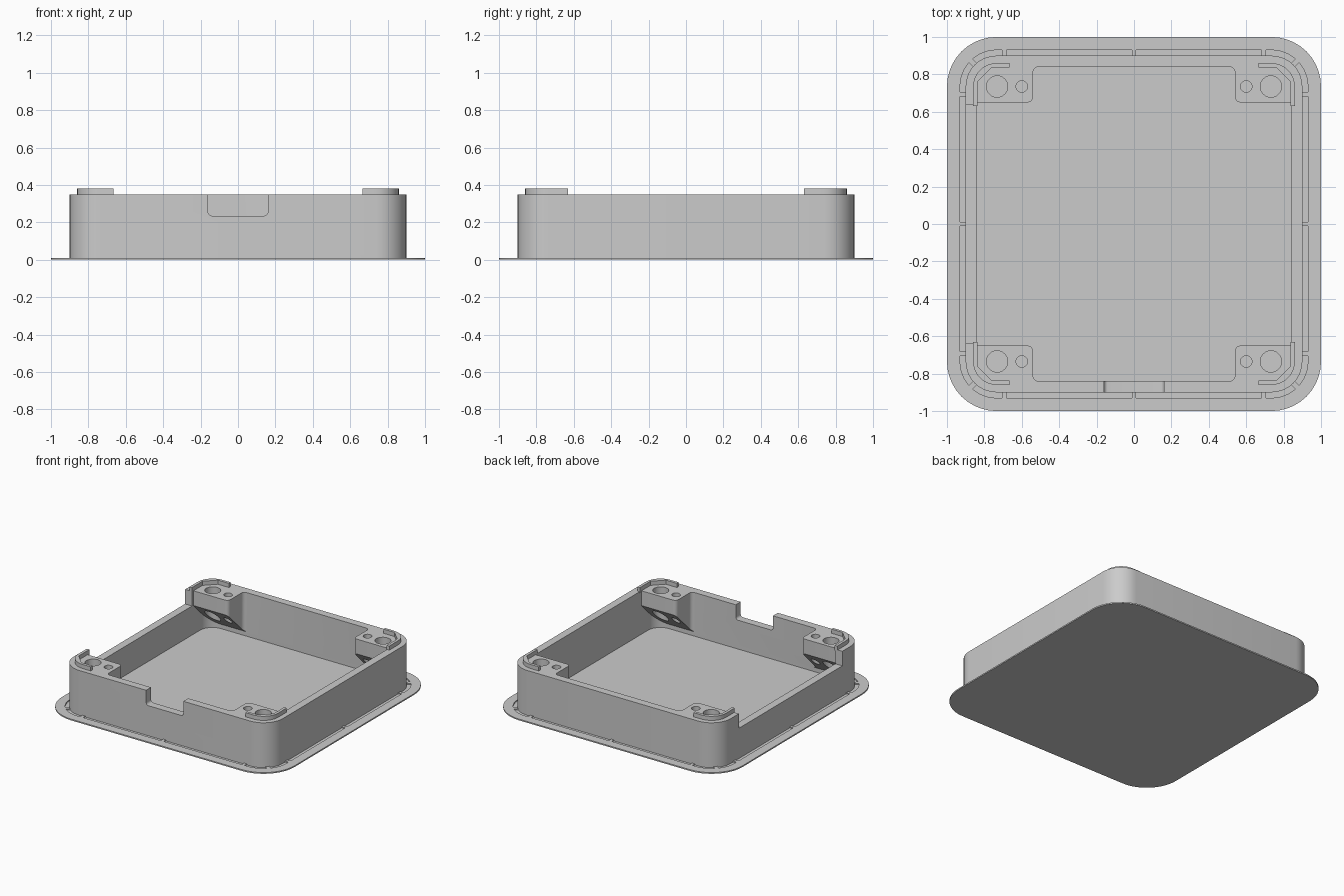
import bpy, bmesh, math

if "Cube" in bpy.data.objects:
    bpy.data.objects.remove(bpy.data.objects["Cube"])

grey = bpy.data.materials.new("plain grey")
grey.diffuse_color = (0.6, 0.6, 0.6, 1)
grey.use_nodes = True
grey.node_tree.nodes["Principled BSDF"].inputs["Base Color"].default_value = grey.diffuse_color


def arc(cx, cy, r, a0, a1, n=10):
    return [(cx + r * math.cos(math.radians(a0 + (a1 - a0) * i / n)),
             cy + r * math.sin(math.radians(a0 + (a1 - a0) * i / n))) for i in range(n + 1)]


def rounded(h, r):
    """Outline of a rounded square with half-width h."""
    c = h - r
    return (arc(c, c, r, 0, 90) + arc(-c, c, r, 90, 180)
            + arc(-c, -c, r, 180, 270) + arc(c, -c, r, 270, 360))


def solid(name, verts, direction):
    """Extrude a flat outline into a closed solid."""
    bm = bmesh.new()
    face = bm.faces.new([bm.verts.new(v) for v in verts])
    ext = bmesh.ops.extrude_face_region(bm, geom=[face])
    moved = [g for g in ext["geom"] if isinstance(g, bmesh.types.BMVert)]
    bmesh.ops.translate(bm, vec=direction, verts=moved)
    bmesh.ops.recalc_face_normals(bm, faces=bm.faces[:])
    me = bpy.data.meshes.new(name)
    bm.to_mesh(me)
    bm.free()
    me.materials.append(grey)
    ob = bpy.data.objects.new(name, me)
    bpy.context.collection.objects.link(ob)
    return ob


def prism(name, pts, z0, z1, sx=1, sy=1):
    return solid(name, [(x * sx, y * sy, z0) for x, y in pts], (0, 0, z1 - z0))


def box(name, x0, x1, y0, y1, z0, z1):
    return prism(name, [(x0, y0), (x1, y0), (x1, y1), (x0, y1)], z0, z1)


def cut(target, cutter):
    """Subtract the cutter for good and remove it."""
    m = target.modifiers.new("cut", 'BOOLEAN')
    m.operation, m.solver, m.object = 'DIFFERENCE', 'EXACT', cutter
    bpy.context.view_layer.objects.active = target
    bpy.ops.object.modifier_apply(modifier=m.name)
    bpy.data.objects.remove(cutter)


def smooth(ob):
    bpy.ops.object.select_all(action='DESELECT')
    ob.select_set(True)
    bpy.context.view_layer.objects.active = ob
    bpy.ops.object.shade_smooth_by_angle(angle=math.radians(30))


corners = [(sx, sy) for sx in (1, -1) for sy in (1, -1)]

# Thin flange with a broken groove around the wall
flange = prism("flange", rounded(1.0, 0.265), 0, 0.01)
groove = prism("groove_cutter", rounded(0.93, 0.195), 0.0015, 0.05)
for p in (-0.695, 0, 0.695):
    for s in (1, -1):
        cut(groove, box("tab", p - 0.012, p + 0.012, s * 0.88, s * 0.96, 0, 0.1))
        cut(groove, box("tab", s * 0.88, s * 0.96, p - 0.012, p + 0.012, 0, 0.1))
for sx, sy in corners:
    cut(groove, prism("tab", [(0.81, 0.83), (0.83, 0.81), (0.91, 0.89), (0.89, 0.91)],
                      0, 0.1, sx, sy))
cut(flange, groove)

# Cavity shape, leaving corner brackets with sloped undersides
cavity = prism("cavity_cutter", rounded(0.84, 0.105), 0.011, 0.5)
plan = (arc(0.57, 0.68, 0.03, 180, 270, 5) + [(0.95, 0.65), (0.95, 0.95), (0.51, 0.95)]
        + arc(0.51, 0.81, 0.03, 90, 0, 5))
for sx, sy in corners:
    bracket = prism("bracket", plan, -0.01, 0.6, sx, sy)
    wedge = solid("wedge", [(sx * 0.4, sy * y, z) for y, z in
                            ((0.6, 0.285), (1.0, -0.115), (0.6, -0.115))], (sx * 0.7, 0, 0))
    cut(bracket, wedge)
    cut(cavity, bracket)

# Walled tray with notch, lowered left wall and screw holes
tray = prism("tray", rounded(0.9, 0.165), 0.001, 0.35)
cut(tray, cavity)
notch = ([(0.16, 0.5), (-0.16, 0.5)] + arc(-0.14, 0.255, 0.02, 180, 270, 5)
         + arc(0.14, 0.255, 0.02, 270, 360, 5))
cut(tray, solid("notch_cutter", [(x, -1, z) for x, z in notch], (0, 0.25, 0)))
cut(tray, box("wall_cutter", -1, -0.82, -0.635, 0.635, 0.237, 0.5))
for sx, sy in corners:
    for x, r in ((0.732, 0.057), (0.6, 0.031)):
        cut(tray, prism("hole", arc(x, 0.735, r, 0, 360 * 23 / 24, 23), 0.05, 0.5, sx, sy))

# Raised locating lips on the corners
lip = ([(0.86, 0.63)] + arc(0.735, 0.735, 0.125, 0, 90)
       + [(0.665, 0.86), (0.665, 0.838), (0.76, 0.838), (0.838, 0.76), (0.838, 0.63)])
lips = [prism("corner_lip", lip, 0.34, 0.382, sx, sy) for sx, sy in corners]

for ob in [flange, tray] + lips:
    smooth(ob)
